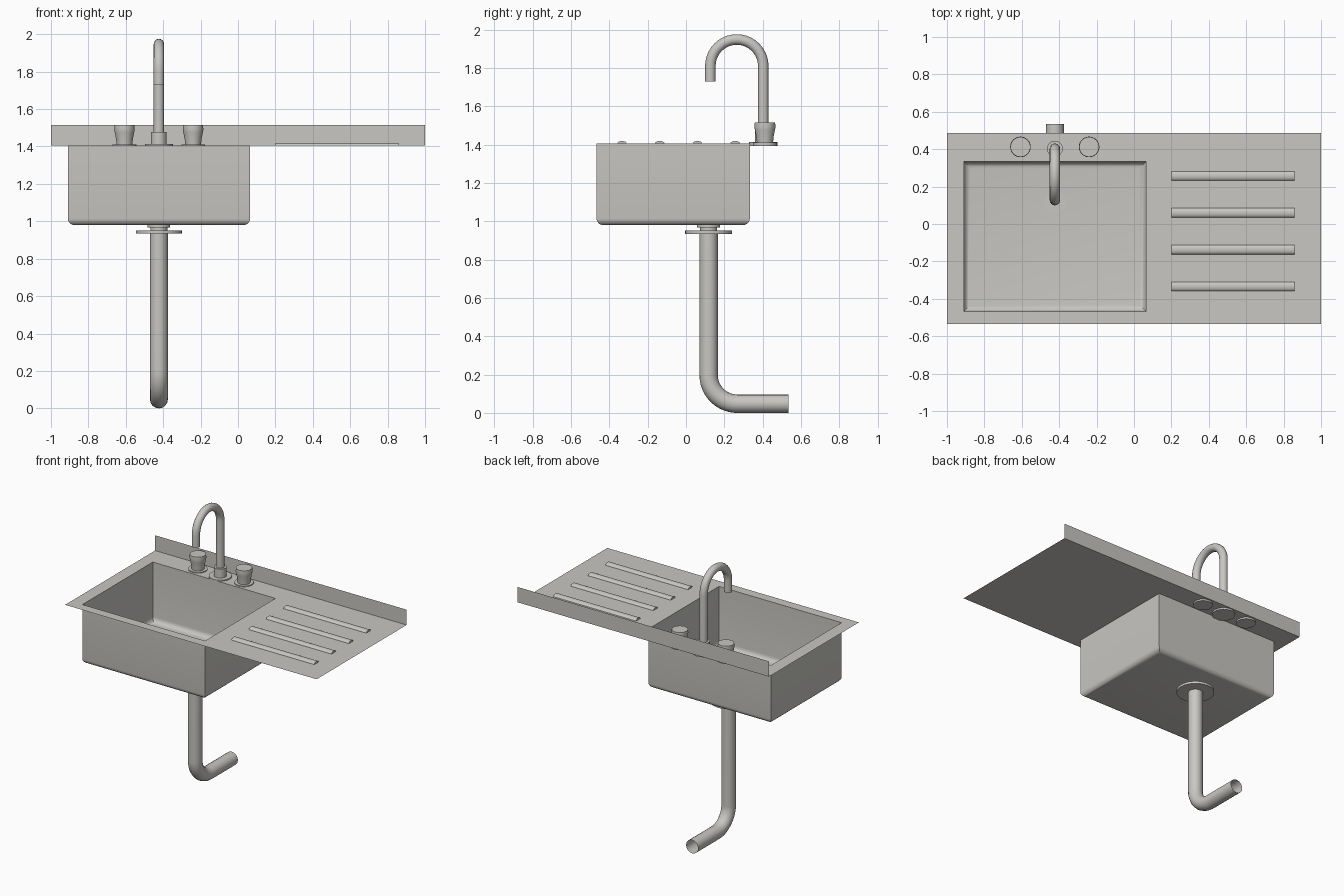
import bpy, bmesh, math
from mathutils import Matrix, Vector

cube = bpy.data.objects.get("Cube")
if cube:
    bpy.data.objects.remove(cube, do_unlink=True)

steel = bpy.data.materials.new("brushed_steel")
steel.use_nodes = True
COLOUR = (0.58, 0.57, 0.54, 1)
steel.diffuse_color = COLOUR
steel.node_tree.nodes["Principled BSDF"].inputs["Base Color"].default_value = COLOUR

DECK = 1.405                      # worktop height
BX0, BX1, BY0, BY1 = -0.91, 0.065, -0.467, 0.333   # basin opening
FLOOR = 0.98                      # basin underside
TAP_X = -0.423


def smooth(obj):
    bpy.ops.object.select_all(action='DESELECT')
    obj.select_set(True)
    bpy.context.view_layer.objects.active = obj
    bpy.ops.object.shade_smooth_by_angle(angle=math.radians(35))


def finish(name, bm, normals=True):
    if normals:
        bmesh.ops.recalc_face_normals(bm, faces=bm.faces)
    mesh = bpy.data.meshes.new(name)
    bm.to_mesh(mesh)
    bm.free()
    mesh.materials.append(steel)
    obj = bpy.data.objects.new(name, mesh)
    bpy.context.collection.objects.link(obj)
    smooth(obj)
    return obj


def lathe(name, x, y, profile, steps=32):
    """Revolve (radius, height) points around a vertical axis."""
    bm = bmesh.new()
    verts = [bm.verts.new((r, 0, z)) for r, z in profile]
    edges = [bm.edges.new(pair) for pair in zip(verts, verts[1:])]
    bmesh.ops.spin(bm, geom=verts + edges, cent=(0, 0, 0), axis=(0, 0, 1),
                   angle=math.tau, steps=steps)
    bmesh.ops.remove_doubles(bm, verts=bm.verts, dist=0.0005)
    bmesh.ops.translate(bm, verts=bm.verts, vec=(x, y, 0))
    return finish(name, bm)


def disc(name, x, y, radius, z0, z1):
    return lathe(name, x, y, [(0, z0), (radius, z0), (radius, z1), (0, z1)])


def arc(y, z, radius, start, end, count=20):
    angles = [math.radians(start + (end - start) * i / count) for i in range(count + 1)]
    return [(y + radius * math.cos(a), z + radius * math.sin(a)) for a in angles]


def tube(name, x, path, radius):
    """Open-ended pipe along (y, z) points."""
    curve = bpy.data.curves.new(name, 'CURVE')
    curve.dimensions = '3D'
    curve.bevel_depth = radius
    curve.bevel_resolution = 6
    spline = curve.splines.new('POLY')
    spline.points.add(len(path) - 1)
    for point, (y, z) in zip(spline.points, path):
        point.co = (x, y, z, 1)
    curve.materials.append(steel)
    obj = bpy.data.objects.new(name, curve)
    bpy.context.collection.objects.link(obj)
    bpy.ops.object.select_all(action='DESELECT')
    obj.select_set(True)
    bpy.context.view_layer.objects.active = obj
    bpy.ops.object.convert(target='MESH')
    smooth(bpy.context.view_layer.objects.active)


# Sheet worktop with basin opening, and upstand along the back
bm = bmesh.new()
xs, ys = (-1, BX0, BX1, 1), (-0.535, BY0, BY1, 0.486)
grid = [[bm.verts.new((x, y, DECK)) for y in ys] for x in xs]
for i in range(3):
    for j in range(3):
        if (i, j) != (1, 1):
            bm.faces.new((grid[i][j], grid[i + 1][j], grid[i + 1][j + 1], grid[i][j + 1]))
lip = [bm.verts.new((x, ys[-1], 1.515)) for x in xs]
for i in range(3):
    bm.faces.new((grid[i][3], grid[i + 1][3], lip[i + 1], lip[i]))
finish("worktop", bm, normals=False)

# Open basin with rounded lower edges
bm = bmesh.new()
size = Vector((BX1 - BX0, BY1 - BY0, DECK - FLOOR))
centre = Vector(((BX0 + BX1) / 2, (BY0 + BY1) / 2, (DECK + FLOOR) / 2))
bmesh.ops.create_cube(bm, size=1, matrix=Matrix.Translation(centre) @ Matrix.Diagonal(size.to_4d()))
bm.faces.ensure_lookup_table()
top = max(bm.faces, key=lambda f: f.calc_center_median().z)
bmesh.ops.delete(bm, geom=[top], context='FACES_ONLY')
low = [e for e in bm.edges if all(v.co.z < FLOOR + 0.01 for v in e.verts)]
bmesh.ops.bevel(bm, geom=low, offset=0.035, segments=5, profile=0.5, affect='EDGES')
finish("basin", bm)

# Raised draining ridges: shallow rounded bars
for n in range(4):
    y = 0.257 - n * 0.197
    bm = bmesh.new()
    section = [(y + 0.025 * math.cos(math.pi * k / 10),
                DECK + 0.014 * math.sin(math.pi * k / 10)) for k in range(11)]
    end = bm.faces.new([bm.verts.new((0.2, py, pz)) for py, pz in section])
    out = bmesh.ops.extrude_face_region(bm, geom=[end], use_keep_orig=True)
    moved = [g for g in out["geom"] if isinstance(g, bmesh.types.BMVert)]
    bmesh.ops.translate(bm, verts=moved, vec=(0.657, 0, 0))
    finish(f"draining_ridge_{n + 1}", bm)

# Tap knobs on flanges, either side of the spout
for side, x in (("right", -0.607), ("left", -0.24)):
    disc(f"{side}_knob_flange", x, 0.412, 0.063, 1.393, 1.411)
    lathe(f"{side}_knob", x, 0.412,
          [(0, 1.41), (0.042, 1.41), (0.045, 1.44), (0.052, 1.475),
           (0.055, 1.49), (0.053, 1.515), (0, 1.515)])

# Swan-neck spout
disc("spout_flange", TAP_X, 0.403, 0.075, 1.393, 1.413)
disc("spout_collar", TAP_X, 0.403, 0.042, 1.41, 1.477)
tube("spout", TAP_X, [(0.403, 1.41)] + arc(0.265, 1.81, 0.138, 0, 180) + [(0.127, 1.728)], 0.0275)

# Waste outlet and drain pipe
disc("drain_plug", TAP_X, 0.118, 0.06, 0.968, 0.981)
disc("drain_neck", TAP_X, 0.118, 0.045, 0.945, 0.97)
disc("drain_washer", TAP_X, 0.118, 0.123, 0.934, 0.951)
tube("drain_pipe", TAP_X,
     [(0.118, 0.945)] + arc(0.268, 0.198, 0.15, 180, 270) + [(0.535, 0.048)], 0.048)
